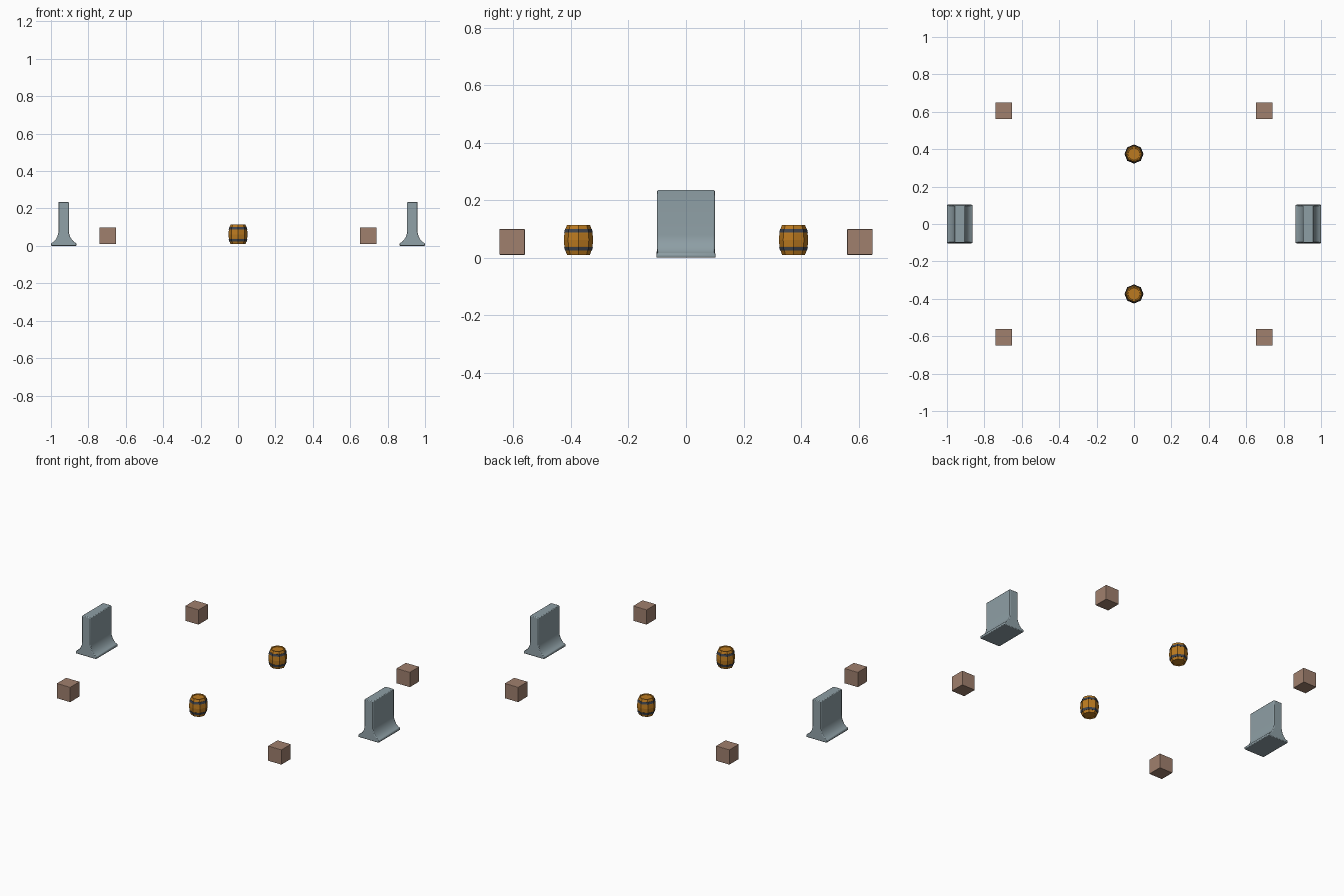
import bpy, bmesh, math

if "Cube" in bpy.data.objects:
    bpy.data.objects.remove(bpy.data.objects["Cube"])


def material(name, rgb):
    m = bpy.data.materials.new(name)
    m.diffuse_color = (*rgb, 1)
    m.use_nodes = True
    m.node_tree.nodes["Principled BSDF"].inputs["Base Color"].default_value = m.diffuse_color
    return m


CONCRETE = material("grey_concrete", (0.27, 0.345, 0.375))
CRATE = material("brown_wood", (0.35, 0.215, 0.155))
STAVE = material("orange_wood", (0.50, 0.195, 0.014))
IRON = material("dark_iron", (0.05, 0.058, 0.075))


def make(name, bm, loc, mat, bevel=0, smooth=False):
    bmesh.ops.recalc_face_normals(bm, faces=bm.faces)
    me = bpy.data.meshes.new(name)
    bm.to_mesh(me)
    bm.free()
    ob = bpy.data.objects.new(name, me)
    bpy.context.collection.objects.link(ob)
    ob.location = loc
    me.materials.append(mat)
    if bevel:
        b = ob.modifiers.new("soft_edges", 'BEVEL')
        b.width, b.segments = bevel, 2
        b.limit_method, b.angle_limit = 'ANGLE', math.radians(40)
    if smooth:
        bpy.ops.object.select_all(action='DESELECT')
        ob.select_set(True)
        bpy.context.view_layer.objects.active = ob
        bpy.ops.object.shade_smooth_by_angle(angle=math.radians(35))
    return ob


def lathe(profile, sides=8, closed=False):
    """Turn (radius, z) points around z; open profiles get end caps."""
    bm = bmesh.new()
    rings = [[bm.verts.new((r * math.cos(math.tau * i / sides),
                            r * math.sin(math.tau * i / sides), z))
              for i in range(sides)] for r, z in profile]
    pairs = list(zip(rings, rings[1:]))
    if closed:
        pairs.append((rings[-1], rings[0]))
    else:
        bm.faces.new(rings[0])
        bm.faces.new(rings[-1])
    for a, b in pairs:
        for i in range(sides):
            j = (i + 1) % sides
            bm.faces.new((a[i], a[j], b[j], b[i]))
    return bm


# Concrete barriers: flared profile swept along y, foot a touch longer
half = [(0.068, 0), (0.068, 0.014), (0.055, 0.021), (0.044, 0.032),
        (0.036, 0.046), (0.030, 0.062), (0.028, 0.078), (0.028, 0.235)]
outline = half + [(-x, z) for x, z in reversed(half)]
for side, sx in (("left", -1), ("right", 1)):
    bm = bmesh.new()
    ends = [[bm.verts.new((x, s * (0.103 if z < 0.018 else 0.1), z))
             for x, z in outline] for s in (-1, 1)]
    for e in ends:
        bm.faces.new(e)
    for i in range(len(outline)):
        j = (i + 1) % len(outline)
        bm.faces.new((ends[0][i], ends[0][j], ends[1][j], ends[1][i]))
    make(side + "_barrier", bm, (sx * 0.932, 0, 0), CONCRETE, 0.004, True)

# Four crates
for sx in (-1, 1):
    for sy in (-1, 1):
        bm = bmesh.new()
        bmesh.ops.create_cube(bm, size=0.089)
        make("crate", bm, (sx * 0.697, sy * 0.605, 0.0545), CRATE, 0.002)


# Two eight-sided barrels with recessed lids and iron hoops
def bulge(z):
    return 0.051 - 0.011 * (abs(z - 0.062) / 0.052) ** 2


zs = [0.010, 0.025, 0.040, 0.062, 0.084, 0.099, 0.114]
body = ([(0.033, 0.014), (0.034, 0.010)] + [(bulge(z), z) for z in zs]
        + [(0.034, 0.114), (0.033, 0.110)])
for sy in (-1, 1):
    loc = (0, sy * 0.374, 0)
    make("barrel", lathe(body), loc, STAVE)
    for z0, z1 in ((0.024, 0.037), (0.087, 0.100)):
        r0, r1 = bulge(z0), bulge(z1)
        hoop = [(r0 - 0.003, z0), (r0 + 0.0015, z0),
                (r1 + 0.0015, z1), (r1 - 0.003, z1)]
        make("barrel_hoop", lathe(hoop, closed=True), loc, IRON)
